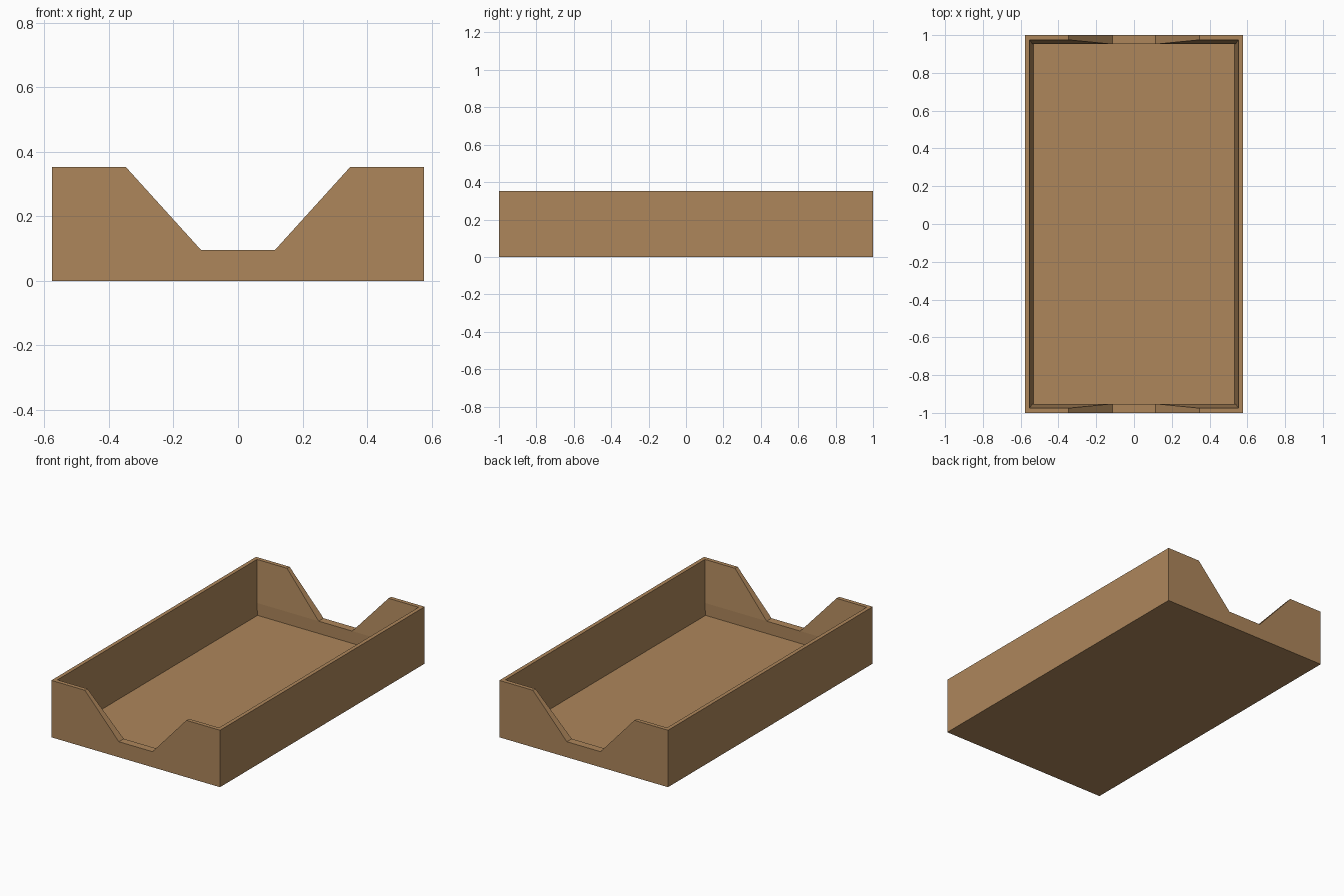
import bpy, bmesh

if "Cube" in bpy.data.objects:
    bpy.data.objects.remove(bpy.data.objects["Cube"])

W, D, H = 0.577, 1.0, 0.352          # outer half width, half depth, height
NOTCH_Z, FLOOR_Z = 0.096, 0.02
NOTCH_TOP, NOTCH_BOT = 0.347, 0.115  # half widths of the end cut-outs
TOP_X, TOP_Y = 0.553, 0.975          # cavity at the rim
MID_X = 0.538                        # cavity at notch height
LOW_X, LOW_Y = 0.533, 0.952          # cavity at the floor

mat = bpy.data.materials.new("tan_wood")
mat.diffuse_color = (0.42, 0.24, 0.105, 1)
mat.use_nodes = True
mat.node_tree.nodes["Principled BSDF"].inputs["Base Color"].default_value = mat.diffuse_color

bm = bmesh.new()


def face(*verts):
    bm.faces.new(verts)


def end_wall(s):
    """One notched end wall on side s (-1 front, 1 back)."""
    prof = [(-NOTCH_TOP, H), (-NOTCH_BOT, NOTCH_Z), (NOTCH_BOT, NOTCH_Z), (NOTCH_TOP, H)]
    outer = [bm.verts.new((x, s * D, z)) for x, z in [(-W, H)] + prof + [(W, H)]]
    inner = [bm.verts.new((x, s * (TOP_Y if z == H else LOW_Y), z))
             for x, z in [(-TOP_X, H)] + prof + [(TOP_X, H)]]
    base = [bm.verts.new((x, s * D, 0)) for x in (-W, W)]
    mid = [bm.verts.new((x, s * LOW_Y, NOTCH_Z)) for x in (-MID_X, MID_X)]
    low = [bm.verts.new((x, s * LOW_Y, FLOOR_Z)) for x in (-LOW_X, LOW_X)]
    # outside face and rim
    face(*outer, base[1], base[0])
    for i in range(5):
        face(outer[i], outer[i + 1], inner[i + 1], inner[i])
    # inside: leaning upper panels and upright lower band
    face(inner[0], inner[1], inner[2], mid[0])
    face(inner[5], inner[4], inner[3], mid[1])
    face(mid[0], inner[2], inner[3], mid[1], low[1], low[0])
    return outer, inner, base, mid, low


f, b = end_wall(-1), end_wall(1)
# long side walls
for e in (0, -1):
    face(f[0][e], b[0][e], b[2][e], f[2][e])
    face(f[0][e], b[0][e], b[1][e], f[1][e])
    face(f[1][e], b[1][e], b[3][e], b[4][e], f[4][e], f[3][e])
# underside and tray floor
for k in (2, 4):
    face(f[k][0], f[k][1], b[k][1], b[k][0])

bmesh.ops.recalc_face_normals(bm, faces=bm.faces[:])
me = bpy.data.meshes.new("tray")
bm.to_mesh(me)
bm.free()
me.materials.append(mat)
bpy.context.collection.objects.link(bpy.data.objects.new("tray", me))
